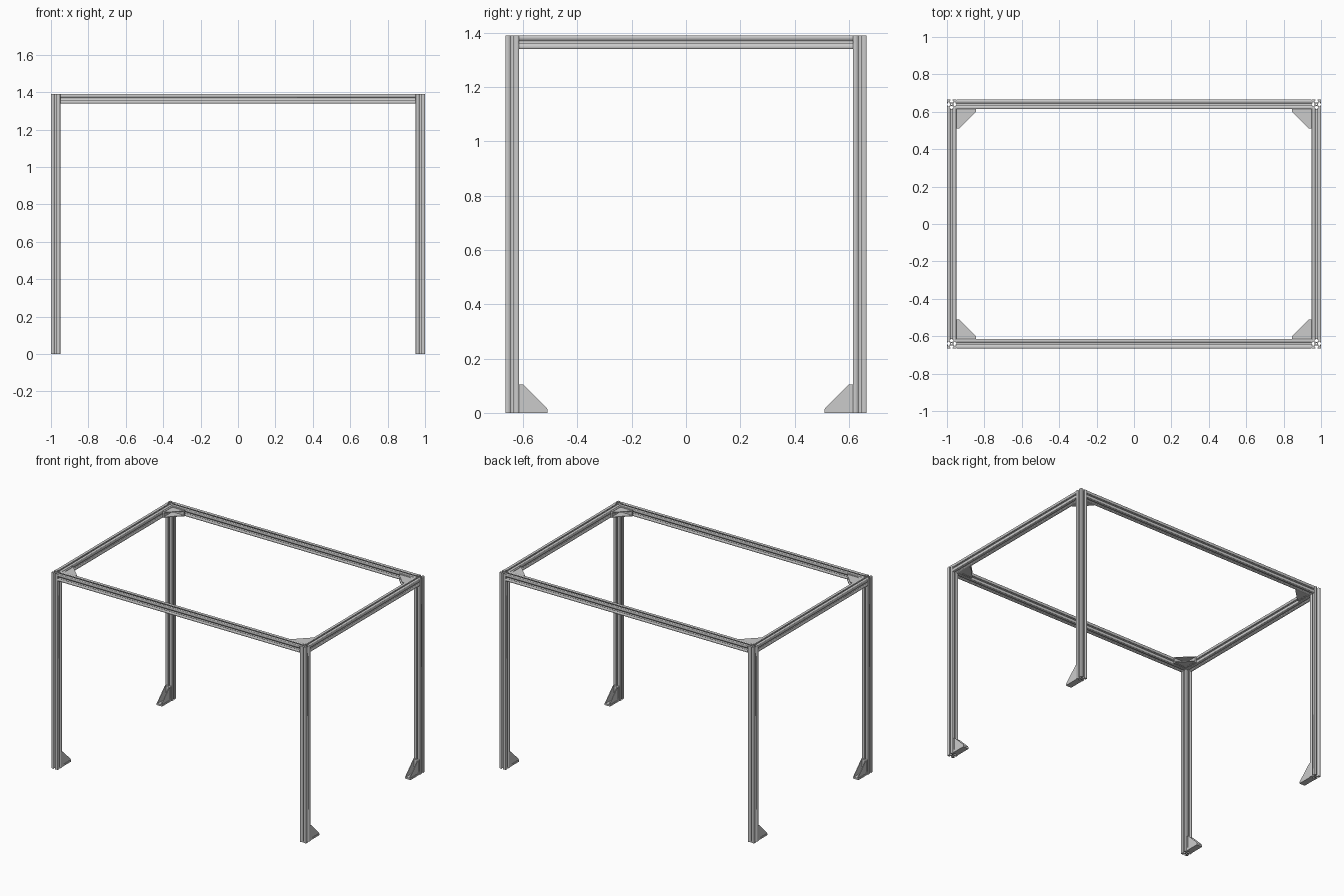
import bpy, bmesh, math
from mathutils import Vector, Matrix

if "Cube" in bpy.data.objects:
    bpy.data.objects.remove(bpy.data.objects["Cube"])

W = 0.05            # extrusion width
H = 1.39            # overall height
LX, LY = 0.975, 0.64  # leg centres
ZB = H - W / 2      # beam centre height
X, Y, Z = Vector((1, 0, 0)), Vector((0, 1, 0)), Vector((0, 0, 1))


def slot_outline():
    # one side of the T-slot section, repeated by quarter turns
    side = [(0.025, -0.023), (0.025, -0.0055), (0.020, -0.0055), (0.020, -0.011),
            (0.016, -0.011), (0.0095, -0.005), (0.0095, 0.005), (0.016, 0.011),
            (0.020, 0.011), (0.020, 0.0055), (0.025, 0.0055), (0.025, 0.023)]
    pts = []
    for k in range(4):
        c, s = round(math.cos(k * math.pi / 2)), round(math.sin(k * math.pi / 2))
        pts += [(x * c - y * s, x * s + y * c) for x, y in side]
    return pts


def extrusion(name, centre, length, rot):
    cu = bpy.data.curves.new(name, 'CURVE')
    cu.dimensions, cu.fill_mode, cu.extrude = '2D', 'BOTH', length / 2
    bore = [(0.005 * math.cos(i * math.pi / 6), 0.005 * math.sin(i * math.pi / 6)) for i in range(12)]
    for pts in (slot_outline(), bore):
        sp = cu.splines.new('POLY')
        sp.points.add(len(pts) - 1)
        for p, (x, y) in zip(sp.points, pts):
            p.co = (x, y, 0, 1)
        sp.use_cyclic_u = True
    ob = bpy.data.objects.new(name, cu)
    ob.location, ob.rotation_euler = centre, rot
    bpy.context.collection.objects.link(ob)


def bracket(name, corner, u, v, w):
    # L-shaped angle with filleted inside corner plus a triangular web
    a, t, r = 0.105, 0.012, 0.014
    fillet = [(t + r - r * math.sin(q), t + r - r * math.cos(q))
              for q in (i * math.pi / 12 for i in range(7))]
    angle = [(0, 0), (a, 0), (a, t)] + fillet + [(t, a), (0, a)]
    web = [(t / 2, t / 2), (a, t / 2), (a, t), (a - 0.002, 0.018), (0.018, a - 0.002), (t, a), (t / 2, a)]
    bm = bmesh.new()
    for pts, lo, hi in ((angle, -0.022, 0.022), (web, -0.019, -0.014), (web, 0.014, 0.019)):
        f = bm.faces.new([bm.verts.new(corner + u * p + v * q + w * lo) for p, q in pts])
        ext = bmesh.ops.extrude_face_region(bm, geom=[f])['geom']
        bmesh.ops.translate(bm, vec=w * (hi - lo), verts=[e for e in ext if isinstance(e, bmesh.types.BMVert)])
    bmesh.ops.recalc_face_normals(bm, faces=bm.faces)
    me = bpy.data.meshes.new(name)
    bm.to_mesh(me)
    bm.free()
    bpy.context.collection.objects.link(bpy.data.objects.new(name, me))


half = math.pi / 2
for sy, fb in ((-1, 'front'), (1, 'back')):
    # long top rails
    extrusion(f'{fb}_rail', (0, sy * LY, ZB), 2 * LX - W, (0, half, 0))
    for sx, lr in ((-1, 'left'), (1, 'right')):
        # legs, foot brackets and top corner brackets
        extrusion(f'{fb}_{lr}_leg', (sx * LX, sy * LY, H / 2), H, (0, 0, 0))
        bracket(f'{fb}_{lr}_foot_bracket', Vector((sx * LX, sy * (LY - W / 2), 0)), Y * -sy, Z, X)
        bracket(f'{fb}_{lr}_corner_bracket',
                Vector((sx * (LX - W / 2), sy * (LY - W / 2), ZB)), X * -sx, Y * -sy, Z)

# short top rails
for sx, lr in ((-1, 'left'), (1, 'right')):
    extrusion(f'{lr}_rail', (sx * LX, 0, ZB), 2 * LY - W, (half, 0, 0))
